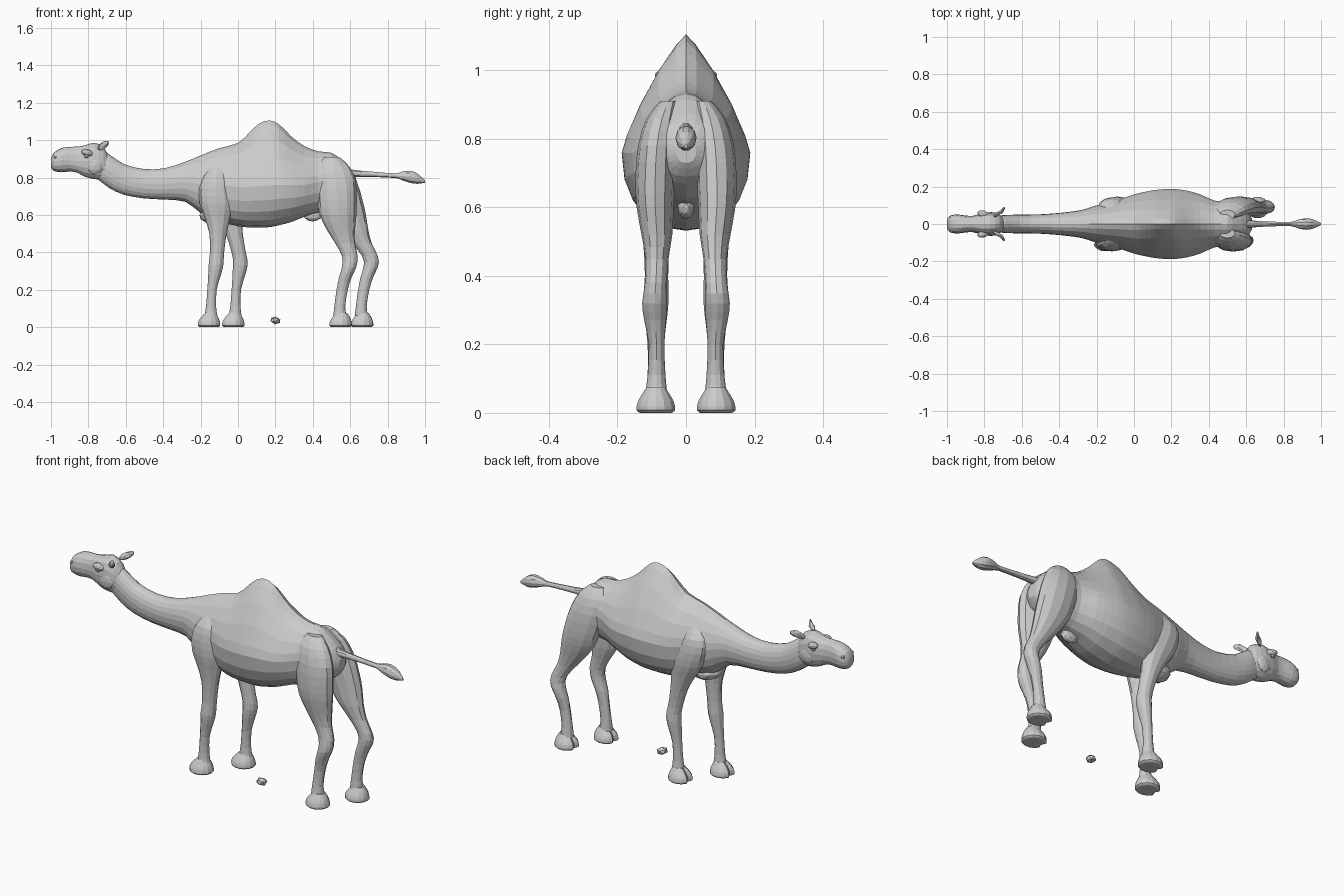
import bpy, bmesh, math
from mathutils import Vector, Matrix

cube = bpy.data.objects.get("Cube")
if cube:
    bpy.data.objects.remove(cube)

grey = bpy.data.materials.new("plain grey")
grey.use_nodes = True
tone = (0.6, 0.6, 0.6, 1)
grey.diffuse_color = tone
grey.node_tree.nodes["Principled BSDF"].inputs["Base Color"].default_value = tone


def finish(name, bm):
    """Turn a bmesh into a flat-shaded object."""
    bmesh.ops.recalc_face_normals(bm, faces=bm.faces[:])
    mesh = bpy.data.meshes.new(name)
    bm.to_mesh(mesh)
    bm.free()
    mesh.materials.append(grey)
    obj = bpy.data.objects.new(name, mesh)
    bpy.context.collection.objects.link(obj)
    return obj


def refine(rows):
    """Insert one smooth in-between row in each gap of a section list."""
    out = []
    for i in range(len(rows) - 1):
        a, b = rows[i], rows[i + 1]
        before, after = rows[max(i - 1, 0)], rows[min(i + 2, len(rows) - 1)]
        out.append(a)
        out.append([(9 * (q + r) - p - s) / 16 for p, q, r, s in zip(before, a, b, after)])
    return out + [rows[-1]]


def loft(name, rings):
    """Skin closed rings of points and cap both ends."""
    bm = bmesh.new()
    loops = [[bm.verts.new(p) for p in ring] for ring in rings]
    n = len(loops[0])
    for a, b in zip(loops, loops[1:]):
        for i in range(n):
            j = (i + 1) % n
            bm.faces.new((a[i], a[j], b[j], b[i]))
    bm.faces.new(loops[0])
    bm.faces.new(loops[-1])
    return finish(name, bm)


def power(value, e):
    return math.copysign(abs(value) ** e, value)


def long_loft(name, rows, sides=20):
    """Sections along x: x, top, bottom, half width, widest height 0-1, top pointedness."""
    rings = []
    for x, top, low, width, mid, e in refine(rows):
        z_mid = low + (top - low) * mid
        ring = []
        for i in range(sides):
            t = math.tau * i / sides
            c, s = math.cos(t), math.sin(t)
            k = e if s > 0 else 0.9
            reach = top - z_mid if s > 0 else z_mid - low
            ring.append(Vector((x, width * power(c, k), z_mid + reach * power(s, k))))
        rings.append(ring)
    return loft(name, rings)


def leg_loft(name, rows, side, stride, sides=12, notch=0.0):
    """Sections up z: z, x, y, x radius, y radius. Stride slides the lower leg along x."""
    rings = []
    for z, x, y, rx, ry in refine(rows):
        x += stride * min(max((0.8 - z) / 0.45, 0), 1)
        ring = []
        for i in range(sides):
            t = math.tau * i / sides
            pull = 1 - notch if i == sides // 2 else 1
            ring.append(Vector((x + rx * pull * math.cos(t), side * (y + ry * math.sin(t)), z)))
        rings.append(ring)
    return loft(name, rings)


def lump(name, centre, size, turn=(0, 0, 0), detail=2):
    """Faceted ellipsoid."""
    bm = bmesh.new()
    spin = Matrix.Identity(4)
    for angle, axis in zip(turn, "XYZ"):
        spin = Matrix.Rotation(angle, 4, axis) @ spin
    place = Matrix.Translation(centre) @ spin @ Matrix.Diagonal((*size, 1))
    bmesh.ops.create_icosphere(bm, subdivisions=detail, radius=1, matrix=place)
    return finish(name, bm)


# Trunk with hump, running forward into the neck
long_loft("neck_and_trunk", [
    (-.76, .95, .80, .04, .5, 1), (-.69, .925, .745, .048, .5, 1),
    (-.61, .872, .708, .05, .5, 1), (-.5, .845, .688, .052, .5, 1),
    (-.39, .85, .682, .06, .5, 1), (-.28, .885, .67, .075, .5, 1.1),
    (-.2, .918, .61, .1, .5, 1.2), (-.1, .957, .565, .125, .5, 1.3),
    (0, .985, .54, .158, .47, 1.35), (.06, 1.04, .533, .172, .43, 1.5),
    (.115, 1.09, .532, .182, .4, 1.6), (.17, 1.105, .535, .187, .39, 1.65),
    (.22, 1.085, .545, .187, .4, 1.6), (.285, 1.02, .562, .178, .43, 1.5),
    (.355, .968, .59, .158, .45, 1.4), (.43, .94, .61, .125, .5, 1.25),
    (.5, .932, .62, .12, .55, 1.2), (.55, .897, .65, .11, .55, 1.1),
    (.6, .85, .69, .08, .55, 1), (.63, .8, .73, .03, .5, 1)])

# Head, with jaw, muzzle and brow
long_loft("head", [
    (-1, .90, .855, .025, .5, 1), (-.985, .932, .836, .044, .5, .9),
    (-.945, .957, .828, .051, .5, .9), (-.9, .964, .832, .045, .45, .9),
    (-.86, .965, .826, .044, .45, .9), (-.82, .972, .805, .055, .5, .9),
    (-.77, .985, .792, .06, .5, .9), (-.72, .965, .79, .05, .5, 1),
    (-.69, .91, .80, .03, .5, 1)], 16)
lump("lower_lip", (-.955, 0, .848), (.04, .034, .018))

for side, word in ((1, "far"), (-1, "near")):
    lump(word + "_brow", (-.805, side * .052, .932), (.035, .02, .018), (0, .25, side * -.3))
    lump(word + "_eye", (-.81, side * .056, .915), (.016, .011, .012), detail=1)
    lump(word + "_nostril", (-.975, side * .036, .908), (.015, .012, .012), detail=1)
    lump(word + "_cheek", (-.765, side * .042, .865), (.045, .022, .05))

    # Leaf-shaped ears sweeping back and out
    ear = lump(word + "_ear", (-.72, side * .064, .972), (.043, .012, .019), (0, -.45, side * .7))
    for v in ear.data.vertices:
        # hollow the front side of the ear
        if v.co.y * side > .064 and abs(v.co.x + .72) < .02:
            v.co.y -= side * .008

# Shoulders flow into front legs; haunches flow into hind legs
front_leg = [
    (.86, -.11, .07, .03, .02), (.81, -.115, .085, .07, .045),
    (.74, -.12, .095, .088, .05), (.66, -.115, .095, .09, .05),
    (.59, -.11, .09, .07, .045), (.5, -.107, .087, .046, .038),
    (.4, -.112, .086, .038, .034), (.33, -.118, .088, .039, .037),
    (.28, -.125, .088, .034, .033), (.2, -.139, .088, .025, .024),
    (.11, -.144, .088, .027, .024), (.06, -.145, .088, .035, .03)]
hind_leg = [
    (.91, .5, .05, .04, .025), (.86, .51, .07, .085, .045),
    (.78, .525, .085, .105, .055), (.68, .53, .09, .105, .058),
    (.6, .535, .09, .098, .054), (.52, .55, .085, .075, .045),
    (.45, .572, .085, .053, .034), (.38, .598, .088, .042, .032),
    (.32, .594, .092, .038, .036), (.27, .575, .09, .034, .032),
    (.2, .557, .086, .03, .023), (.11, .544, .086, .029, .026),
    (.06, .545, .087, .036, .032)]
foot = [
    (.01, 0, .088, .05, .047), (.018, 0, .088, .063, .058),
    (.042, 0, .088, .06, .054), (.065, .004, .088, .047, .041),
    (.085, .008, .088, .03, .028)]

for side, word, stride_front, stride_hind in ((-1, "near", 0, 0), (1, "far", .13, .115)):
    leg_loft(word + "_front_leg", front_leg, side, stride_front)
    leg_loft(word + "_hind_leg", hind_leg, side, stride_hind)
    for part, x in (("_front_foot", -.158 + stride_front), ("_hind_foot", .546 + stride_hind)):
        placed = [(z, x + dx, y, rx, ry) for z, dx, y, rx, ry in foot]
        leg_loft(word + part, placed, side, 0, 14, .3)

# Breast pad and belly sheath
lump("breast_pad", (-.12, 0, .6), (.09, .075, .05))
lump("belly_sheath", (.4, 0, .6), (.05, .025, .035))

# Tail with its tuft
long_loft("tail", [
    (.56, .86, .79, .03, .5, 1), (.62, .842, .802, .02, .5, 1),
    (.72, .832, .802, .013, .5, 1), (.84, .823, .797, .012, .5, 1),
    (.875, .832, .785, .022, .5, 1), (.92, .838, .77, .031, .5, 1),
    (.96, .822, .765, .024, .5, 1), (1, .785, .772, .005, .5, 1)], 10)

# Loose stone on the ground
lump("stone", (.2, -.08, .036), (.03, .026, .021), (0, .2, .4), 1)

# Rest the feet on the ground
for obj in bpy.context.collection.objects:
    if obj.type == "MESH" and obj.data.materials and obj.data.materials[0] == grey:
        obj.data.transform(Matrix.Translation((0, 0, -.01 if "foot" in obj.name else 0)))
